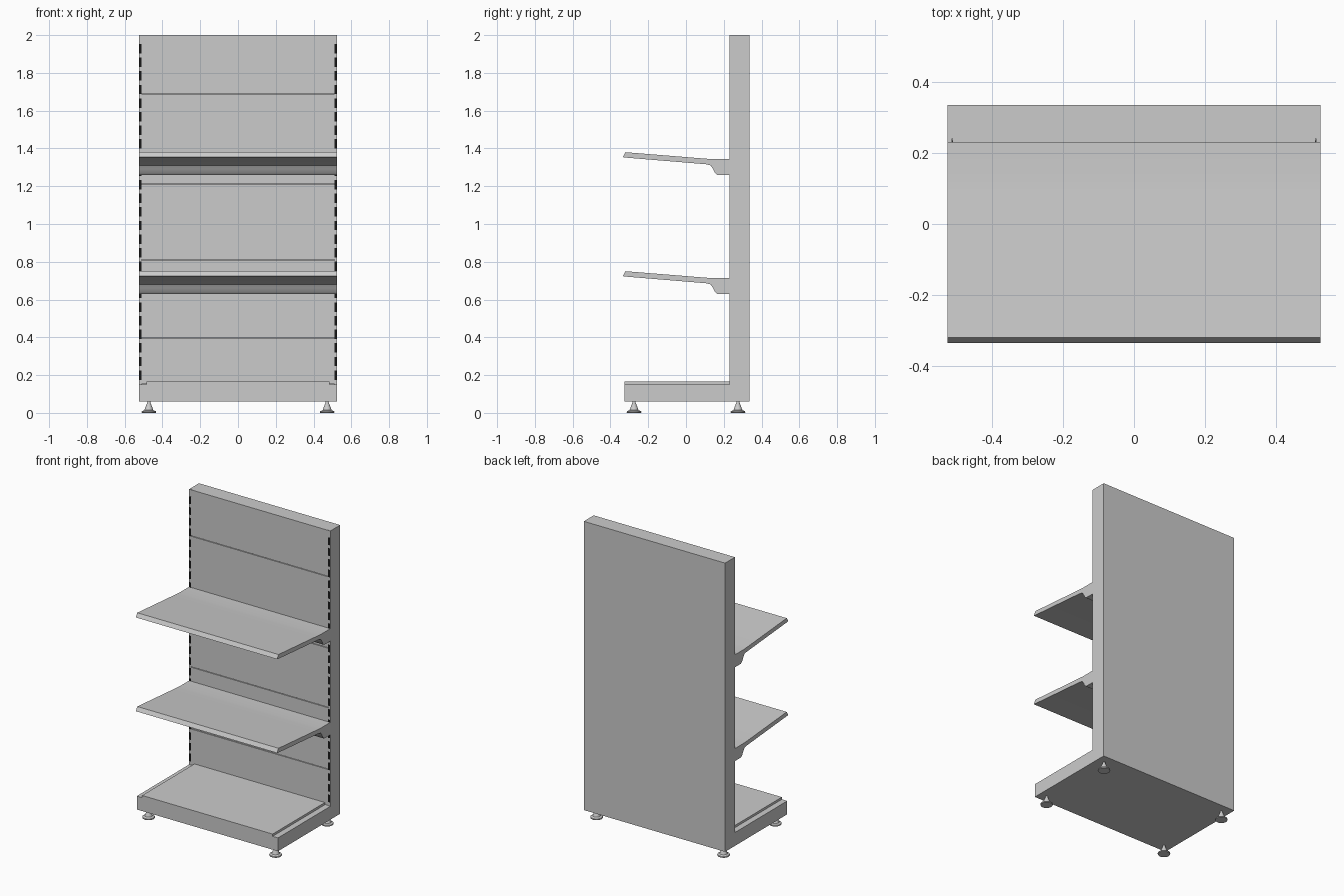
import bpy, bmesh, math

if "Cube" in bpy.data.objects:
    bpy.data.objects.remove(bpy.data.objects["Cube"])

W = 0.525            # half width
FACE = 0.23          # front plane of the back wall
BACK = 0.335


def finish(name, bm, smooth=False, mat=None):
    bmesh.ops.recalc_face_normals(bm, faces=bm.faces[:])
    me = bpy.data.meshes.new(name)
    bm.to_mesh(me)
    bm.free()
    ob = bpy.data.objects.new(name, me)
    bpy.context.collection.objects.link(ob)
    if mat:
        me.materials.append(mat)
    if smooth:
        bpy.ops.object.select_all(action='DESELECT')
        ob.select_set(True)
        bpy.context.view_layer.objects.active = ob
        bpy.ops.object.shade_smooth_by_angle(angle=math.radians(30))
    return ob


def add_box(bm, x0, x1, y0, y1, z0, z1):
    vs = bmesh.ops.create_cube(bm, size=1)['verts']
    for v in vs:
        v.co.x = x1 if v.co.x > 0 else x0
        v.co.y = y1 if v.co.y > 0 else y0
        v.co.z = z1 if v.co.z > 0 else z0


def box(name, *dims):
    bm = bmesh.new()
    add_box(bm, *dims)
    return finish(name, bm)


def extrude_x(name, profile, half, smooth=False):
    """Extrude a (y, z) outline across the width."""
    bm = bmesh.new()
    f = bm.faces.new([bm.verts.new((-half, y, z)) for y, z in profile])
    r = bmesh.ops.extrude_face_region(bm, geom=[f])
    for v in r['geom']:
        if isinstance(v, bmesh.types.BMVert):
            v.co.x = half
    return finish(name, bm, smooth)


def lathe(name, profile, x, y, steps=24):
    bm = bmesh.new()
    vs = [bm.verts.new((r, 0, z)) for r, z in profile]
    es = [bm.edges.new(p) for p in zip(vs, vs[1:])]
    bmesh.ops.spin(bm, geom=vs + es, axis=(0, 0, 1), cent=(0, 0, 0),
                   angle=2 * math.pi, steps=steps)
    bmesh.ops.remove_doubles(bm, verts=bm.verts[:], dist=1e-5)
    ob = finish(name, bm, True)
    ob.location = (x, y, 0)
    return ob


# L-shaped carcass: wall and plinth in one piece
extrude_x("carcass", [(-0.325, 0.06), (BACK, 0.06), (BACK, 2.0), (FACE + 0.01, 2.0),
                      (FACE + 0.01, 0.15), (-0.325, 0.15)], W)

# raised base deck
box("base_deck", -0.485, 0.485, -0.325, FACE + 0.005, 0.145, 0.165)

# stacked back panels with narrow seams
seams = [0.15, 0.395, 0.81, 1.21, 1.69, 2.0]
for i, (a, b) in enumerate(zip(seams, seams[1:])):
    box(f"back_panel_{i + 1}", -0.511, 0.511, FACE, FACE + 0.012,
        a + 0.002, b if b == 2.0 else b - 0.002)

# slotted uprights either side of the panels
black = bpy.data.materials.new("slot_black")
black.diffuse_color = (0.01, 0.01, 0.01, 1)
black.use_nodes = True
black.node_tree.nodes["Principled BSDF"].inputs["Base Color"].default_value = black.diffuse_color
for side, s in (("left", -1), ("right", 1)):
    a, b = sorted((s * 0.512, s * W))
    box(f"upright_{side}", a, b, FACE, FACE + 0.012, 0.15, 2.0)
    bm = bmesh.new()
    c, d = sorted((s * 0.510, s * 0.523))
    z = 0.175
    while z + 0.05 < 2.0:
        add_box(bm, c, d, FACE - 0.001, FACE + 0.005, z, z + 0.05)
        z += 0.072
    finish(f"upright_slots_{side}", bm, mat=black)

# tilted shelves with a deep rear support
shelf = [(-0.320, 0.120), (-0.327, 0.108), (-0.335, 0.094), (-0.325, 0.092),
         (0.110, 0.056), (0.130, 0.050), (0.142, 0.032), (0.152, 0.012),
         (0.165, 0.0), (0.232, 0.0), (0.232, 0.084), (0.130, 0.084), (0.090, 0.087)]
for name, z0 in (("lower_shelf", 0.63), ("upper_shelf", 1.26)):
    extrude_x(name, [(y, z0 + z) for y, z in shelf], W, True)

# adjustable feet
foot = [(0, 0), (0.037, 0), (0.039, 0.004), (0.037, 0.009), (0.024, 0.014),
        (0.018, 0.030), (0.008, 0.056), (0.008, 0.062), (0, 0.062)]
for fx, sx in (("left", -0.472), ("right", 0.472)):
    for fy, sy in (("front", -0.275), ("back", 0.275)):
        lathe(f"foot_{fy}_{fx}", foot, sx, sy)
